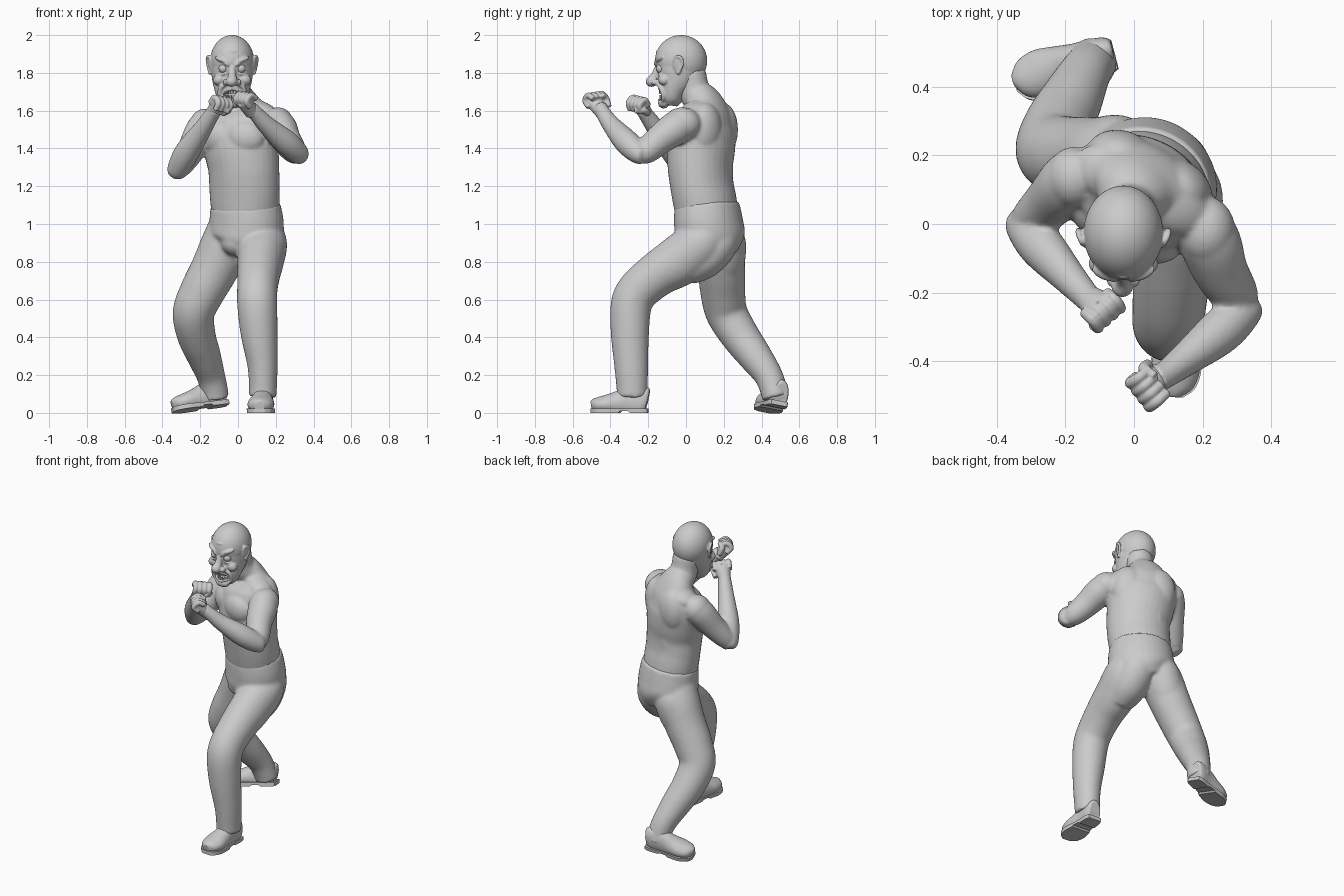
import bpy, bmesh, math
from mathutils import Vector, Matrix, Euler

if "Cube" in bpy.data.objects:
    bpy.data.objects.remove(bpy.data.objects["Cube"])

GREY = (0.6, 0.6, 0.6, 1)
clay = bpy.data.materials.new("plain grey")
clay.use_nodes = True
clay.diffuse_color = GREY
clay.node_tree.nodes["Principled BSDF"].inputs["Base Color"].default_value = GREY


def placed(c, size, rot):
    e = Euler([math.radians(a) for a in rot]).to_matrix().to_4x4()
    return Matrix.Translation(c) @ e @ Matrix.Diagonal((*size, 1))


def blob(bm, c, r, rot=(0, 0, 0)):
    """Ellipsoid with rotation in degrees."""
    r = (r, r, r) if isinstance(r, (int, float)) else r
    bmesh.ops.create_uvsphere(bm, u_segments=48, v_segments=32, radius=1, matrix=placed(c, r, rot))


def tube(bm, stations, side=(1, 0, 0), steps=6, n=32):
    """Closed loft through (x, y, z, half width, half depth) stations."""
    st = [Vector(s if len(s) == 5 else (*s, s[3])) for s in stations]
    ext = [2 * st[0] - st[1]] + st + [2 * st[-1] - st[-2]]
    path = []
    for i in range(1, len(ext) - 2):
        a, b, c, d = ext[i - 1:i + 3]
        for k in range(steps):
            t = k / steps
            path.append(0.5 * (2 * b + (c - a) * t + (2 * a - 5 * b + 4 * c - d) * t * t
                               + (3 * b - a - 3 * c + d) * t ** 3))
    path.append(st[-1])
    rings = []
    for i, p in enumerate(path):
        tan = Vector((path[min(i + 1, len(path) - 1)] - path[max(i - 1, 0)])[:3]).normalized()
        s = Vector(side)
        s = (s - tan * s.dot(tan)).normalized()
        u = tan.cross(s)
        rings.append([bm.verts.new(Vector(p[:3]) + s * p[3] * math.cos(q) + u * p[4] * math.sin(q))
                      for q in (2 * math.pi * j / n for j in range(n))])
    faces = [bm.faces.new((r[j], r[(j + 1) % n], q[(j + 1) % n], q[j]))
             for r, q in zip(rings, rings[1:]) for j in range(n)]
    faces += [bm.faces.new(rings[0][::-1]), bm.faces.new(rings[-1])]
    bmesh.ops.recalc_face_normals(bm, faces=faces)


def finish(name, bm, voxel=0, smooth=4):
    me = bpy.data.meshes.new(name)
    bm.to_mesh(me)
    bm.free()
    ob = bpy.data.objects.new(name, me)
    bpy.context.collection.objects.link(ob)
    me.materials.append(clay)
    if voxel:
        rm = ob.modifiers.new("fuse", "REMESH")
        rm.mode, rm.voxel_size, rm.use_smooth_shade = "VOXEL", voxel, True
        sm = ob.modifiers.new("soften", "SMOOTH")
        sm.factor, sm.iterations = 0.5, smooth
    else:
        bpy.ops.object.select_all(action="DESELECT")
        ob.select_set(True)
        bpy.context.view_layer.objects.active = ob
        bpy.ops.object.shade_smooth_by_angle(angle=math.radians(40))
    return ob


# Torso, turned towards its right
YAW = -28
SIDE = Vector((math.cos(math.radians(YAW)), math.sin(math.radians(YAW)), 0))
FRONT = Vector((SIDE.y, -SIDE.x, 0))


def on_torso(lx, ly, z):
    return Vector((0.015, 0.085, z)) + SIDE * lx + FRONT * ly


bm = bmesh.new()
tube(bm, [(.04, .115, 1.03, .18, .16), (.037, .1, 1.12, .19, .162), (.034, .085, 1.2, .193, .16),
          (.03, .075, 1.3, .195, .165), (.018, .08, 1.4, .205, .172), (.01, .09, 1.5, .21, .162),
          (.008, .1, 1.58, .195, .13), (-.002, .09, 1.645, .125, .095), (-.015, .045, 1.7, .084, .085),
          (-.022, .02, 1.8, .085, .085)], SIDE)
for s in (-1, 1):
    blob(bm, on_torso(s * .088, .112, 1.46), (.1, .06, .088), (0, s * 12, YAW + s * 18))      # chest
    blob(bm, on_torso(s * .1, -.075, 1.5), (.1, .075, .14), (0, 0, YAW - s * 14))             # shoulder blade
    blob(bm, on_torso(s * .058, -.1, 1.28), (.06, .045, .26), (0, 0, YAW))                    # lower back
    blob(bm, on_torso(s * .11, -.015, 1.605), (.11, .075, .045), (0, s * 20, YAW))            # neck slope

# Arms raised in a guard
tube(bm, [(.18, .01, 1.535, .08), (.22, -.05, 1.51, .09), (.252, -.135, 1.45, .08),
          (.298, -.21, 1.385, .067), (.324, -.25, 1.36, .044)])
blob(bm, (.21, -.02, 1.53), (.085, .1, .088))
tube(bm, [(.338, -.22, 1.365, .042), (.318, -.25, 1.375, .058), (.25, -.315, 1.435, .066),
          (.15, -.395, 1.525, .049), (.09, -.44, 1.59, .04), (.06, -.455, 1.615, .042)], (0, 0, 1))
tube(bm, [(-.15, .16, 1.54, .08), (-.19, .12, 1.495, .088), (-.243, .065, 1.4, .076),
          (-.3, .012, 1.31, .062), (-.328, -.002, 1.262, .042)], (0, 1, 0))
blob(bm, (-.175, .135, 1.525), (.08, .09, .086))
tube(bm, [(-.338, .015, 1.255, .038), (-.32, -.005, 1.29, .056), (-.27, -.065, 1.38, .066),
          (-.19, -.155, 1.5, .05), (-.135, -.215, 1.585, .04), (-.118, -.23, 1.608, .04)], (0, 1, 0))
finish("torso_and_arms", bm, .009, 6)


# Fists: palm, four curled fingers and a thumb
def fist(name, wrist, tip, across):
    bm = bmesh.new()
    w, t, a = Vector(wrist), Vector(tip), Vector(across).normalized()
    d = (t - w).normalized()
    a = (a - d * a.dot(d)).normalized()
    palm = d.cross(a)
    size = (t - w).length
    mid = w + d * size * .45
    tube(bm, [(*(w - d * .02), .038, .036), (*(w + d * size * .3), .046, .038),
              (*(w + d * size * .8), .054, .038)], a)
    for i in range(4):
        k = mid + a * (i - 1.5) * .029 + d * size * .38
        tube(bm, [(*(k - d * .03 - palm * .014), .016), (*(k + d * .012 - palm * .01), .018),
                  (*(k + d * .014 + palm * .03), .0165), (*(k - d * .026 + palm * .046), .0145)], a, n=14)
    th = mid - a * .05 + palm * .014
    tube(bm, [(*(th - d * .035), .016), (*(th + d * .01 + palm * .018), .018),
              (*(th + d * .02 + palm * .044 + a * .034), .014)], a, n=14)
    finish(name, bm, .004, 3)


fist("left_fist", (.067, -.45, 1.6), (.022, -.495, 1.665), (.65, -.75, -.15))
fist("right_fist", (-.125, -.222, 1.6), (-.085, -.255, 1.655), (-.4, -.75, .45))

# Trousers
bm = bmesh.new()
tube(bm, [(.038, .11, 1.1, .191, .168), (.045, .12, 1.0, .203, .178), (.04, .13, .92, .193, .18),
          (.02, .14, .85, .12, .14)], SIDE)
tube(bm, [(.13, .12, 1.0, .1), (.13, .08, .9, .13), (.12, -.03, .81, .124, .136),
          (.11, -.15, .735, .114, .12), (.102, -.25, .65, .107, .113), (.102, -.29, .57, .106, .109),
          (.112, -.297, .42, .098, .101), (.13, -.29, .25, .08, .09), (.132, -.285, .13, .074, .083),
          (.13, -.285, .085, .074, .083)])
tube(bm, [(-.04, .15, .98, .12), (-.07, .175, .88, .132), (-.125, .187, .76, .126),
          (-.19, .195, .64, .119), (-.235, .215, .53, .111), (-.22, .285, .41, .102),
          (-.18, .365, .3, .09), (-.145, .435, .2, .076), (-.125, .465, .12, .072), (-.12, .475, .08, .073)])
# seat rounded into the back of each thigh
tube(bm, [(.1, .17, 1.0, .07), (.11, .17, .92, .11), (.115, .1, .83, .115), (.115, 0, .77, .1)])
tube(bm, [(-.02, .2, 1.0, .07), (-.04, .205, .92, .11), (-.08, .2, .82, .115), (-.13, .2, .73, .1)])
blob(bm, (-.01, .045, .9), (.08, .08, .07))
finish("trousers", bm, .009, 12)


# Shoes
def shoe(name, heel, angle, tilt):
    m = (Matrix.Translation(heel) @ Matrix.Rotation(math.radians(angle), 4, "Z")
         @ Matrix.Rotation(math.radians(tilt[0]), 4, "X") @ Matrix.Rotation(math.radians(tilt[1]), 4, "Y"))
    prof = [(0, .04, .1), (.03, .05, .12), (.1, .054, .115), (.16, .064, .09),
            (.22, .071, .07), (.27, .056, .055), (.297, .024, .04)]
    bm = bmesh.new()
    tube(bm, [(0, -y, .025 + h * .28, w, h * .72) for y, w, h in prof])
    for v in bm.verts:
        v.co.z = max(v.co.z, .015)
    bm.transform(m)
    finish(name + "_upper", bm, .005, 3)
    bm = bmesh.new()
    tube(bm, [(0, -y * 1.02 + .003, .016, w + .004, .016) for y, w, h in prof])
    for v in bm.verts:
        arch = -.15 < v.co.y < -.09
        v.co.z = .024 if v.co.z > .016 else .009 * arch
    bm.transform(m)
    finish(name + "_sole", bm)


shoe("left_shoe", (.14, -.205, 0), -5, (0, 0))
shoe("right_shoe", (-.058, .492, .04), -74, (7, -11))

# Head with brow, cheeks, nose and ears
CX = -.031
bm = bmesh.new()
blob(bm, (CX, -.026, 1.864), (.116, .138, .136))
tube(bm, [(CX, -.03, 1.85, .112, .135), (CX, -.045, 1.78, .108, .115), (CX, -.068, 1.715, .095, .083),
          (CX, -.08, 1.66, .076, .06), (CX, -.085, 1.628, .046, .04)])
blob(bm, (CX, -.118, 1.64), (.048, .03, .028))
tube(bm, [(CX, -.145, 1.835, .018), (CX, -.162, 1.79, .021), (CX, -.178, 1.762, .028)])
blob(bm, (CX - .003, -.182, 1.755), (.031, .031, .029))
for s in (-1, 1):
    x = lambda d: CX + s * d
    blob(bm, (x(.03), -.162, 1.75), (.019, .022, .017))                                       # nostril
    blob(bm, (x(.05), -.142, 1.868), (.046, .022, .014), (0, s * -20, s * 20))                # brow
    blob(bm, (x(.028), -.15, 1.847), (.024, .02, .011), (0, s * -32, 0))                      # frown
    blob(bm, (x(.066), -.115, 1.765), (.036, .032, .03), (0, s * 25, 0))                      # cheek
    blob(bm, (x(.048), -.128, 1.793), (.03, .022, .009), (0, s * 12, s * 20))                 # eye bag
    tube(bm, [(x(.03), -.152, 1.742, .008), (x(.06), -.132, 1.72, .013), (x(.064), -.118, 1.675, .012),
              (x(.042), -.125, 1.645, .008)], n=10)                                           # snarl fold
    blob(bm, (x(.116), -.045, 1.84), (.009, .026, .045), (0, s * 8, s * -20))                 # ear
    tube(bm, [(x(.114), -.062, 1.86, .007), (x(.122), -.052, 1.886, .008), (x(.131), -.026, 1.878, .009),
              (x(.129), -.02, 1.842, .008), (x(.115), -.045, 1.794, .01)], n=10)              # ear rim
for z, w in ((1.9, .05), (1.92, .06)):
    tube(bm, [(CX - w, -.12, z, .004), (CX, -.155, z - .008, .006), (CX + w, -.12, z, .004)], (0, 0, 1), n=10)
head = finish("head", bm, .0045, 3)

# Open mouth cut into the head
bm = bmesh.new()
blob(bm, (CX, -.145, 1.685), (.048, .052, .027))
cutter = finish("mouth_cutter", bm)
cutter.hide_render = cutter.hide_viewport = True
cut = head.modifiers.new("mouth", "BOOLEAN")
cut.operation, cut.object = "DIFFERENCE", cutter

# Teeth and lips
bm = bmesh.new()
for z, n in ((1.699, 7), (1.672, 6)):
    for i in range(n):
        f = (i - (n - 1) / 2) / n * 2
        tooth = placed((CX + f * .042, -.136 + f * f * .025, z), (.0098, .012, .02), (0, 0, f * 40))
        bmesh.ops.create_cube(bm, size=1, matrix=tooth)
bmesh.ops.bevel(bm, geom=bm.edges[:], offset=.0025, segments=2, affect="EDGES")
finish("teeth", bm)
for name, z, lift in (("upper_lip", 1.688, .027), ("lower_lip", 1.682, -.026)):
    bm = bmesh.new()
    tube(bm, [(CX + .052 * f, -.139 + .024 * f * f, z + lift * (1 - f * f), .007, .009)
              for f in (-1, -.6, 0, .6, 1)], (0, 0, 1), n=12)
    finish(name, bm)

# Eyes
bm = bmesh.new()
for s in (-1, 1):
    blob(bm, (CX + s * .047, -.134, 1.823), .024)
finish("eyes", bm)
